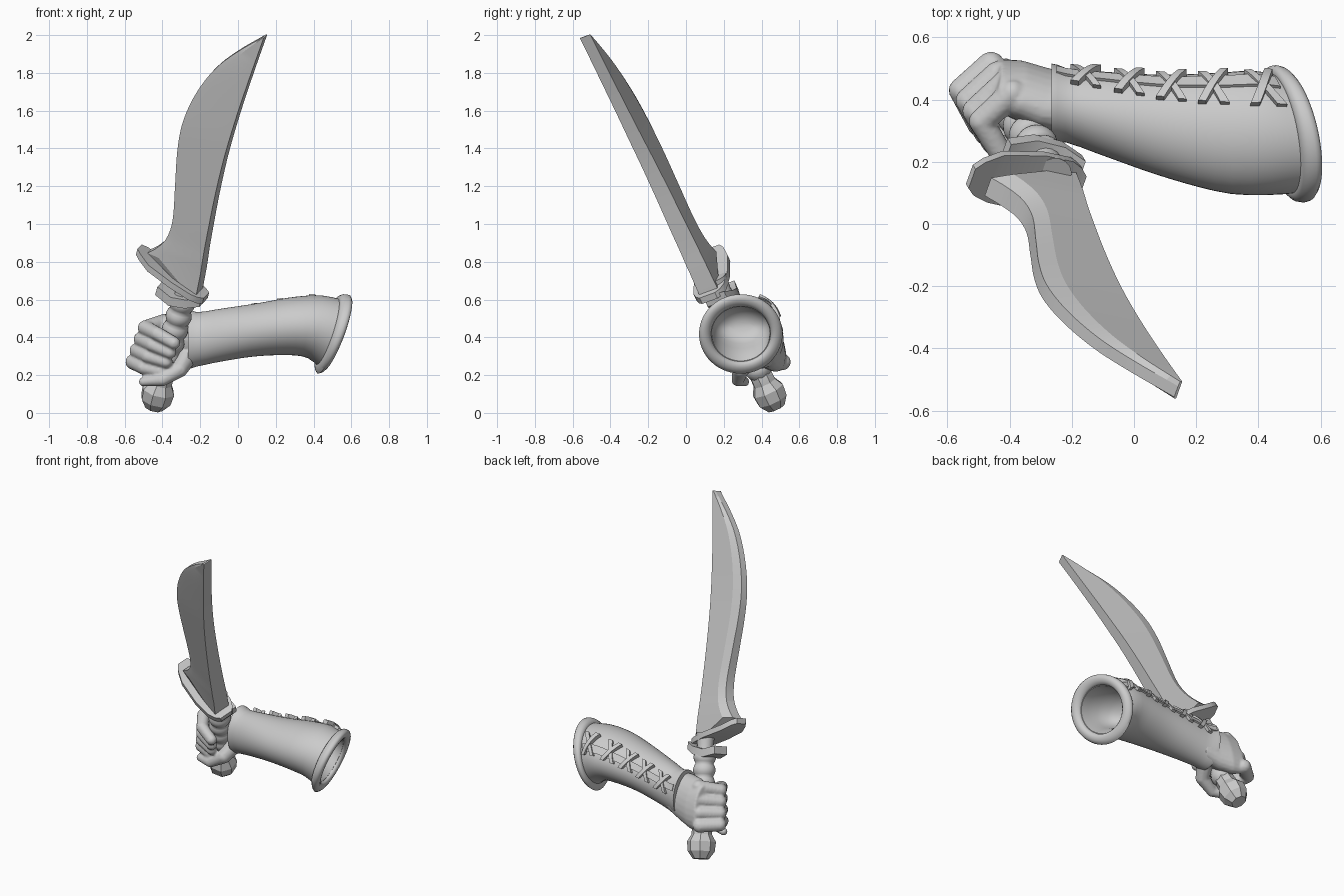
import bpy, bmesh, math
from mathutils import Vector

cube = bpy.data.objects.get("Cube")
if cube:
    bpy.data.objects.remove(cube)

grey = bpy.data.materials.new("plain_grey")
grey.use_nodes = True
grey.diffuse_color = (0.6, 0.6, 0.6, 1)
grey.node_tree.nodes["Principled BSDF"].inputs["Base Color"].default_value = (0.6, 0.6, 0.6, 1)


def loft(bm, rings, loop=False):
    """Skin a list of closed rings, capped at the ends unless looped."""
    rows = [[bm.verts.new(p) for p in r] for r in rings]
    pairs = list(zip(rows, rows[1:])) + ([(rows[-1], rows[0])] if loop else [])
    for a, b in pairs:
        for i in range(len(a)):
            j = (i + 1) % len(a)
            bm.faces.new((a[i], a[j], b[j], b[i]))
    if not loop:
        bm.faces.new(rows[0][::-1])
        bm.faces.new(rows[-1])


def finish(name, bm, angle=35):
    bmesh.ops.recalc_face_normals(bm, faces=bm.faces)
    mesh = bpy.data.meshes.new(name)
    bm.to_mesh(mesh)
    bm.free()
    mesh.materials.append(grey)
    ob = bpy.data.objects.new(name, mesh)
    bpy.context.collection.objects.link(ob)
    bpy.ops.object.select_all(action='DESELECT')
    ob.select_set(True)
    bpy.context.view_layer.objects.active = ob
    bpy.ops.object.shade_smooth_by_angle(angle=math.radians(angle))
    return ob


def build(name, rings, loop=False, angle=35):
    bm = bmesh.new()
    loft(bm, rings, loop)
    return finish(name, bm, angle)


def sample(table, x):
    """Smooth curve through rows keyed by their first value."""
    x = min(max(x, table[0][0]), table[-1][0])
    i = max(k for k in range(len(table) - 1) if table[k][0] <= x)

    def slope(k, n):
        p, q = table[max(k - 1, 0)], table[min(k + 1, len(table) - 1)]
        return (q[n] - p[n]) / (q[0] - p[0])

    a, b = table[i], table[i + 1]
    h = b[0] - a[0]
    t = (x - a[0]) / h
    blend = t * t * (3 - 2 * t)
    return [a[n] + (b[n] - a[n]) * blend + h * t * (1 - t) * ((1 - t) * slope(i, n) - t * slope(i + 1, n))
            for n in range(1, len(a))]


def angles(n):
    return [2 * math.pi * i / n for i in range(n)]


# Sword frame: across the blade, through its thickness, along its length
origin = Vector((-0.29, 0.21, 0.6))
along = Vector((0.24, -0.41, 0.88)).normalized()
across = Vector((0.916, -0.203, -0.345))
across = (across - along * across.dot(along)).normalized()
through = along.cross(across)


def sword(a, b, c):
    return origin + across * a + through * b + along * c


# Blade: thick spine, flat sides, bevelled curved edge
# length, edge, spine, half thickness, shift through
blade = [(0.22, -0.235, 0.075, 0.052, -0.042), (0.27, -0.19, 0.07, 0.052, -0.044),
         (0.34, -0.155, 0.063, 0.05, -0.046), (0.45, -0.148, 0.055, 0.048, -0.05),
         (0.65, -0.185, 0.042, 0.044, -0.055), (0.85, -0.223, 0.035, 0.04, -0.06),
         (1.01, -0.234, 0.036, 0.037, -0.064), (1.19, -0.207, 0.042, 0.034, -0.066),
         (1.37, -0.14, 0.052, 0.032, -0.067), (1.51, -0.045, 0.061, 0.031, -0.067),
         (1.635, 0.062, 0.07, 0.031, -0.067)]
steps = 40
rows = [(0.07, 0.06, 0.085, 0.055, -0.04)]
for i in range(steps + 1):
    c = 0.22 + (1.635 - 0.22) * i / steps
    rows.append((c, *sample(blade, c)))
rings = []
for c, left, right, t, shift in rows:
    bevel = left + 0.22 * (right - left)
    outline = [(right, t), (right, -t), (bevel, -t), (left, -0.85 * t), (left, 0.4 * t), (bevel, 0.95 * t)]
    rings.append([sword(a, b + shift, c) for a, b in outline])
build("blade", rings, angle=12)


# Guard: two plates that meet on the spine side
def plate(name, stations, thick, shift):
    rings = []
    for a, c, w in stations:
        h = thick / 2
        rings.append([sword(a, shift + b, c + d) for b, d in ((-w, -h), (w, -h), (w, h), (-w, h))])
    build(name, rings, angle=30)


plate("upper_guard", [(-0.295, 0.2, 0.035), (-0.265, 0.187, 0.06), (-0.2, 0.155, 0.085), (-0.05, 0.115, 0.1),
                      (0.06, 0.085, 0.09), (0.1, 0.075, 0.07), (0.125, 0.072, 0.045)], 0.035, -0.04)
plate("lower_guard", [(-0.14, 0.02, 0.05), (-0.05, 0.0, 0.075), (0.04, 0.02, 0.08), (0.11, 0.05, 0.06)], 0.05, -0.01)


def lathe(name, profile, sides, angle):
    build(name, [[sword(r * math.cos(t), r * math.sin(t), c) for t in angles(sides)] for r, c in profile], angle=angle)


# Ribbed grip, neck and faceted pommel
grip = [(0.056 + 0.014 * abs(math.sin(i * math.pi / 6)), -0.46 + i * 0.0133) for i in range(37)]
lathe("grip", grip, 24, 60)
lathe("guard_neck", [(0.06, -0.02), (0.05, 0.05), (0.06, 0.13)], 16, 40)
lathe("pommel", [(0.05, -0.42), (0.062, -0.45), (0.064, -0.5), (0.09, -0.545), (0.084, -0.605), (0.05, -0.652)], 8, 25)

# Forearm sleeve: x, centre y, centre z, radius y, radius z
sleeve = [(-0.26, 0.39, 0.39, 0.122, 0.152), (-0.21, 0.38, 0.39, 0.12, 0.143), (-0.1, 0.355, 0.41, 0.135, 0.14),
          (0.1, 0.315, 0.44, 0.165, 0.14), (0.3, 0.293, 0.46, 0.195, 0.155),
          (0.41, 0.293, 0.455, 0.2, 0.167), (0.5, 0.29, 0.418, 0.189, 0.178)]


def skin(x, angle, off=0.0):
    """Point on the sleeve, whose open end leans over."""
    cy, cz, ry, rz = sample(sleeve, x)
    dy, dz = (ry + off) * math.cos(angle), (rz + off) * math.sin(angle)
    lean = min(max((x - 0.28) / 0.22, 0), 1)
    return Vector((x + lean * (0.36 * dz - 0.2 * dy), cy + dy, cz + dz))


path = [(-0.26, -0.02), (-0.265, 0.004), (-0.245, 0.004)] + [(-0.22 + i * 0.048, 0) for i in range(16)]
path += [(0.5, -0.035), (0.46, -0.042), (0.4, -0.05), (0.34, -0.065), (0.3, -0.09), (0.28, -0.13)]
build("sleeve", [[skin(x, t, off) for t in angles(48)] for x, off in path], angle=50)

# Rolled rim around the open end
build("sleeve_rim", [[skin(0.5 + 0.028 * math.cos(u), t, 0.032 * math.sin(u)) for u in angles(12)]
                     for t in angles(56)], loop=True, angle=60)


# Overlapping seam flap and crossed laces
def strap(bm, start, end, half_x, half_t, low, high, steps):
    rings = []
    for i in range(steps + 1):
        f = i / steps
        x = start[0] + (end[0] - start[0]) * f
        t = math.radians(start[1] + (end[1] - start[1]) * f)
        rings.append([skin(x + s * half_x, t + s * half_t, off)
                      for s, off in ((-1, low), (1, low), (1, high), (-1, high))])
    loft(bm, rings)


bm = bmesh.new()
strap(bm, (-0.25, 30), (0.46, 34), 0, math.radians(8), -0.01, 0.01, 24)
finish("seam_flap", bm)
bm = bmesh.new()
for x, mid in ((-0.155, 32), (-0.015, 35), (0.12, 38), (0.255, 40), (0.41, 42)):
    for side, lift in ((1, 0), (-1, 0.007)):
        strap(bm, (x - side * 0.036, mid - 22), (x + side * 0.036, mid + 22), 0.013, 0, -0.01, 0.018 + lift, 8)
finish("laces", bm)

# Fist: palm, four curled fingers and thumb fused into one skin
bm = bmesh.new()
thick_dir = Vector((0.35, 0.93, 0))
tall_dir = Vector((0.1, -0.25, 0.96))
palm = [((-0.2, 0.385, 0.39), 0.1, 0.125), ((-0.3, 0.405, 0.375), 0.095, 0.15),
        ((-0.38, 0.435, 0.37), 0.088, 0.16), ((-0.45, 0.47, 0.365), 0.055, 0.145)]
loft(bm, [[Vector(p) + thick_dir * w * math.cos(t) + tall_dir * h * math.sin(t) for t in angles(24)]
          for p, w, h in palm])


def digit(points, start, end):
    """Chain of balls along a path, tapering to the tip."""
    spans = list(zip(points, points[1:]))
    for k, (p, q) in enumerate(spans):
        for i in range(7):
            f = i / 6
            r = start + (end - start) * (k + f) / len(spans)
            ball = bmesh.ops.create_icosphere(bm, subdivisions=2, radius=r)
            bmesh.ops.translate(bm, verts=ball["verts"], vec=p.lerp(q, f))


upper = [(-0.39, 0.42, 0.48), (-0.49, 0.33, 0.45), (-0.43, 0.23, 0.42), (-0.34, 0.2, 0.37)]
lower = [(-0.46, 0.51, 0.27), (-0.555, 0.43, 0.27), (-0.5, 0.32, 0.24), (-0.4, 0.29, 0.22)]
for i in range(4):
    digit([Vector(a).lerp(Vector(b), i / 3) for a, b in zip(upper, lower)], 0.046, 0.035)
thumb = [(-0.27, 0.36, 0.3), (-0.31, 0.29, 0.23), (-0.4, 0.275, 0.175), (-0.5, 0.31, 0.165)]
digit([Vector(p) for p in thumb], 0.055, 0.026)
hand = finish("fist", bm)
fuse = hand.modifiers.new("fuse", 'REMESH')
fuse.mode = 'VOXEL'
fuse.voxel_size = 0.008
fuse.use_smooth_shade = True
soften = hand.modifiers.new("soften", 'SMOOTH')
soften.iterations = 2
